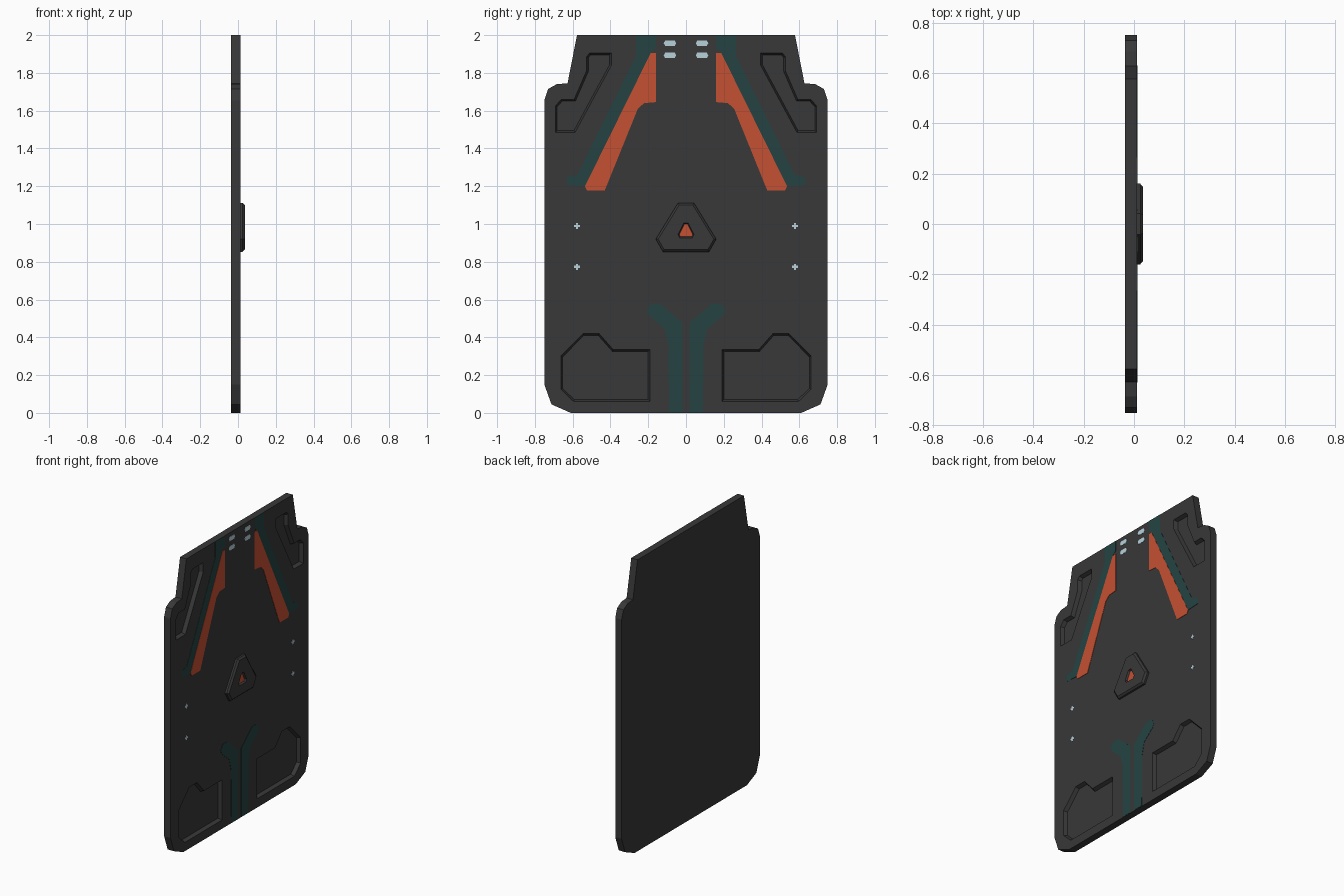
import bpy, bmesh
from mathutils import Vector

if "Cube" in bpy.data.objects:
    bpy.data.objects.remove(bpy.data.objects["Cube"])

BACK, FRONT, BOSS = -0.036, 0.012, 0.036


def material(name, rgb):
    m = bpy.data.materials.new(name)
    m.diffuse_color = (*rgb, 1)
    m.use_nodes = True
    m.node_tree.nodes["Principled BSDF"].inputs["Base Color"].default_value = m.diffuse_color
    return m


CHARCOAL = material("charcoal", (0.040, 0.040, 0.040))
ORANGE = material("orange", (0.56, 0.082, 0.032))
TEAL = material("dark_teal", (0.018, 0.055, 0.055))
PALE = material("pale_blue", (0.48, 0.64, 0.71))


def mirrored(pts):
    return [(-y, z) for y, z in reversed(pts)]


def symmetric(half):
    """Closed outline from its +y half, listed top to bottom."""
    return half + mirrored(half)


def inset(pts, d):
    """Move every side of a (y, z) outline inwards by d."""
    n = len(pts)
    area = sum(pts[i - 1][0] * pts[i][1] - pts[i][0] * pts[i - 1][1] for i in range(n))
    s = 1 if area > 0 else -1
    out = []
    for i in range(n):
        p = Vector(pts[i])
        a = (p - Vector(pts[i - 1])).normalized()
        b = (Vector(pts[(i + 1) % n]) - p).normalized()
        na, nb = Vector((-a.y, a.x)) * s, Vector((-b.y, b.x)) * s
        q = p + (na + nb) * (d / (1 + na.dot(nb)))
        out.append((q.x, q.y))
    return out


def ring(bm, pts, x):
    return [bm.verts.new((x, y, z)) for y, z in pts]


def bridge(bm, a, b):
    for i in range(len(a)):
        bm.faces.new((a[i - 1], a[i], b[i], b[i - 1]))


def slab(bm, outline, x0, x1, chamfer=0, pockets=(), depth=0.025, slope=0.01, floor_mat=0):
    """Extruded outline along x with optional chamfer and sloped pockets in its front."""
    base = ring(bm, outline, x0)
    bm.faces.new(base)
    top = ring(bm, outline, x1 - chamfer)
    bridge(bm, base, top)
    if chamfer:
        rim = ring(bm, inset(outline, chamfer), x1)
        bridge(bm, top, rim)
        top = rim
    if not pockets:
        bm.faces.new(top)
        return
    loops = [top]
    for p in pockets:
        lip, low = ring(bm, p, x1), ring(bm, inset(p, slope), x1 - depth)
        bridge(bm, lip, low)
        bm.faces.new(low).material_index = floor_mat
        loops.append(lip)
    edges = []
    for l in loops:
        for i in range(len(l)):
            edges.append(bm.edges.get((l[i - 1], l[i])) or bm.edges.new((l[i - 1], l[i])))
    bmesh.ops.triangle_fill(bm, edges=edges, use_beauty=True, normal=(1, 0, 0))


def finish(bm, name, *mats):
    bmesh.ops.recalc_face_normals(bm, faces=bm.faces)
    me = bpy.data.meshes.new(name)
    bm.to_mesh(me)
    bm.free()
    for m in mats:
        me.materials.append(m)
    bpy.context.collection.objects.link(bpy.data.objects.new(name, me))


def paint(name, shapes, mat, thick):
    """Thin plates on the front of the panel, on both sides."""
    bm = bmesh.new()
    for s in shapes:
        for pts in (s, mirrored(s)):
            slab(bm, pts, FRONT - 0.001, FRONT + thick)
    finish(bm, name, mat)


# Main panel with four pockets
outline = symmetric([(0.577, 2.0), (0.627, 1.745), (0.685, 1.74), (0.73, 1.715),
                     (0.75, 1.655), (0.75, 0.15), (0.712, 0.045), (0.61, 0.0)])
upper = [(0.51, 1.905), (0.395, 1.905), (0.395, 1.84), (0.587, 1.485), (0.692, 1.485),
         (0.692, 1.625), (0.66, 1.66), (0.592, 1.66), (0.527, 1.81), (0.527, 1.885)]
lower = [(0.19, 0.335), (0.385, 0.335), (0.46, 0.42), (0.545, 0.42),
         (0.663, 0.30), (0.663, 0.125), (0.595, 0.06), (0.19, 0.06)]
bm = bmesh.new()
slab(bm, outline, BACK, FRONT,
     pockets=[upper, mirrored(upper), lower, mirrored(lower)])
finish(bm, "panel", CHARCOAL)

# Raised centre boss with an orange-floored socket
bm = bmesh.new()
slab(bm, symmetric([(0.042, 1.112), (0.16, 0.92), (0.122, 0.853)]), FRONT - 0.002, BOSS,
     chamfer=0.011, pockets=[symmetric([(0.012, 1.005), (0.042, 0.945), (0.034, 0.927)])],
     depth=0.012, slope=0.006, floor_mat=1)
finish(bm, "centre_boss", CHARCOAL, ORANGE)

# Painted stripes
paint("teal_stripes", [
    [(0.16, 2.0), (0.265, 2.0), (0.265, 1.89), (0.575, 1.26), (0.63, 1.25), (0.63, 1.205),
     (0.535, 1.20), (0.187, 1.905), (0.16, 1.93)],
    [(0.018, 0.003), (0.09, 0.003), (0.093, 0.36), (0.113, 0.445), (0.195, 0.515),
     (0.207, 0.545), (0.185, 0.577), (0.135, 0.577), (0.018, 0.475)]], TEAL, 0.0015)
paint("orange_stripes", [
    [(0.16, 1.905), (0.16, 1.645), (0.222, 1.64), (0.255, 1.61), (0.43, 1.178),
     (0.525, 1.178), (0.535, 1.20), (0.187, 1.905)]], ORANGE, 0.0025)

# Pale bars at the top and small crosses at mid height
marks = []
for z in (1.957, 1.893):
    marks.append([(0.052, z), (0.06, z + 0.015), (0.11, z + 0.015),
                  (0.118, z), (0.11, z - 0.015), (0.06, z - 0.015)])
for z in (0.99, 0.773):
    a, b = 0.016, 0.006
    cross = [(a, b), (b, b), (b, a), (-b, a), (-b, b), (-a, b),
             (-a, -b), (-b, -b), (-b, -a), (b, -a), (b, -b), (a, -b)]
    marks.append([(0.577 + u, z + v) for u, v in cross])
paint("pale_marks", marks, PALE, 0.0015)
